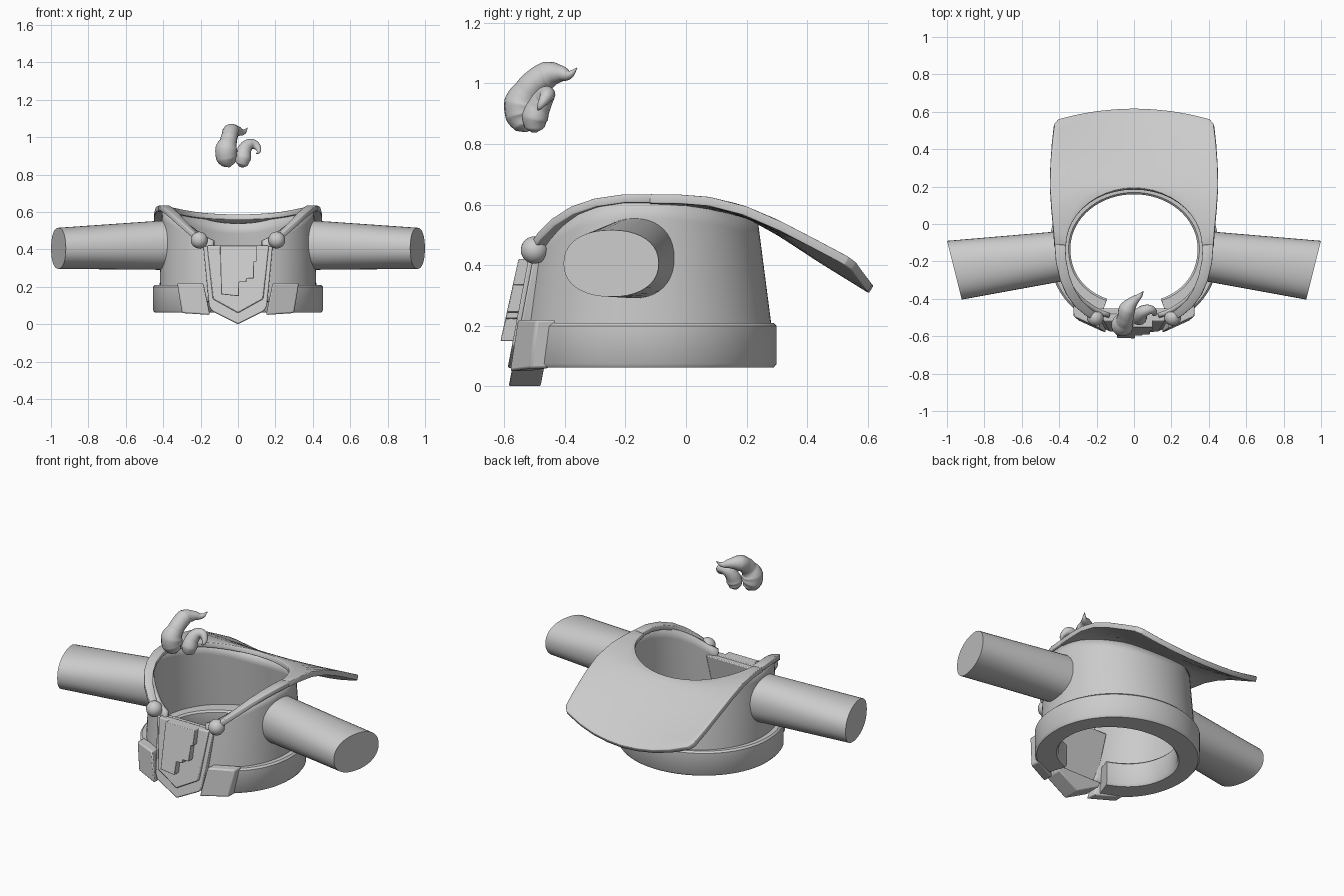
import bpy, bmesh
from math import sin, cos, pi, sqrt

if "Cube" in bpy.data.objects:
    bpy.data.objects.remove(bpy.data.objects["Cube"])


def finish(name, bm, thickness=0, bevel=0, angle=40):
    bmesh.ops.remove_doubles(bm, verts=bm.verts, dist=1e-5)
    bmesh.ops.recalc_face_normals(bm, faces=bm.faces)
    me = bpy.data.meshes.new(name)
    bm.to_mesh(me)
    bm.free()
    ob = bpy.data.objects.new(name, me)
    bpy.context.collection.objects.link(ob)
    if thickness:
        m = ob.modifiers.new("Thickness", 'SOLIDIFY')
        m.thickness, m.offset = thickness, 0
    if bevel:
        m = ob.modifiers.new("Bevel", 'BEVEL')
        m.width, m.segments, m.limit_method = bevel, 2, 'ANGLE'
    smooth(ob, angle)
    return ob


def smooth(ob, angle=40):
    bpy.ops.object.select_all(action='DESELECT')
    ob.select_set(True)
    bpy.context.view_layer.objects.active = ob
    bpy.ops.object.shade_smooth_by_angle(angle=angle * pi / 180)


def grid(name, rows, closed=False, cap_first=False, cap_last=False, **kw):
    bm = bmesh.new()
    vs = [[bm.verts.new(p) for p in r] for r in rows]
    n = len(rows[0])
    for a, b in zip(vs, vs[1:]):
        for i in range(n if closed else n - 1):
            j = (i + 1) % n
            bm.faces.new((a[i], a[j], b[j], b[i]))
    if cap_first:
        bm.faces.new(vs[0])
    if cap_last:
        bm.faces.new(vs[-1])
    return finish(name, bm, **kw)


def prism(name, pts, front, depth, bevel=0.006):
    # outline in x/z, front face placed by front(x, z), extruded backwards
    bm = bmesh.new()
    a = [bm.verts.new((x, front(x, z), z)) for x, z in pts]
    b = [bm.verts.new((x, front(x, z) + depth, z)) for x, z in pts]
    bm.faces.new(a)
    bm.faces.new(b)
    n = len(pts)
    for i in range(n):
        j = (i + 1) % n
        bm.faces.new((a[i], a[j], b[j], b[i]))
    return finish(name, bm, bevel=bevel, angle=30)


def interp(table, t):
    if t <= table[0][0]:
        return table[0][1]
    for (a, va), (b, vb) in zip(table, table[1:]):
        if t <= b:
            return va + (vb - va) * (t - a) / (b - a)
    return table[-1][1]


def mirrored(pts):
    return pts + [(-x, z) for x, z in reversed(pts) if abs(x) > 1e-6]


def oval(a):
    # unit ring, slightly squarer towards the front
    c, s = cos(a), sin(a)
    if s >= 0:
        return c, s
    return abs(c) ** .92 * (1 if c > 0 else -1), -abs(s) ** .92


def front_gap(g, n=72):
    return [-pi / 2 + g + (2 * pi - 2 * g) * i / n for i in range(n + 1)]


# Torso shell, open behind the chest plate, with a neckline that dips at the front
RIM = [(-.54, .41), (-.5, .435), (-.43, .52), (-.38, .56), (-.32, .592), (-.2, .618),
       (-.05, .612), (.1, .59), (.18, .565), (.25, .525)]


def torso_point(a, z):
    t = (z - .1) / .5
    front, back = -.538 + .05 * t, .283 - .065 * t
    c, s = oval(a)
    return ((.41 - .015 * t) * c, (front + back) / 2 + (back - front) / 2 * s, z)


angles = front_gap(.3)
tops = []
for a in angles:
    z = .5
    for _ in range(4):
        z = interp(RIM, torso_point(a, z)[1])
    tops.append(z)
grid("torso", [[torso_point(a, .12 + (zt - .12) * k / 8) for a, zt in zip(angles, tops)]
               for k in range(9)], thickness=.024)

# Thick belt, ending under the front clasps
belt = [(.455, .43, .075), (.455, .43, .2), (.445, .42, .21), (.35, .3, .21),
        (.34, .29, .2), (.34, .29, .075), (.35, .3, .062), (.445, .42, .062)]
grid("belt", [[(rx * oval(a)[0], -.131 + ry * oval(a)[1], z) for rx, ry, z in belt]
              for a in front_gap(.4)], closed=True, cap_first=True, cap_last=True)

# Cape: surface fanned between the neck edge and the outer hem
SIDE = [(-.2, .622), (0, .618), (.1, .608), (.2, .578), (.3, .535), (.55, .405), (.62, .355)]
MID = [(0, .59), (.19, .575), (.25, .545), (.32, .505), (.45, .42), (.62, .315)]


def cape_point(x, y):
    w = min(1, (abs(x) / .43) ** 2)
    return (x, y, interp(SIDE, y) * w + interp(MID, y) * (1 - w))


hem = [(.425, -.12), (.433, -.02), (.442, .08), (.45, .2), (.447, .32), (.438, .44),
       (.427, .53), (.405, .555), (.3, .58), (.2, .597), (.1, .607), (0, .611)]
neck = [(.365 * cos(pi / 2 * i / 11), -.12 + .308 * sin(pi / 2 * i / 11)) for i in range(12)]
pairs = list(zip(neck, hem))
pairs += [((-a[0], a[1]), (-b[0], b[1])) for a, b in reversed(pairs[:-1])]
grid("cape", [[cape_point(a[0] + (b[0] - a[0]) * k / 10, a[1] + (b[1] - a[1]) * k / 10)
               for k in range(11)] for a, b in pairs], thickness=.03, bevel=.004)


# Stepped chest emblem, tapered plate and pointed backing
def slope(offset):
    return lambda x, z: -.6 + offset + .19 * z


prism("plate_backing", mirrored([(.185, .415), (.155, .1), (.14, .07), (0, 0)]), slope(.015), .055)
prism("plate_tip", mirrored([(.15, .1), (.14, .07), (0, 0)]), slope(.02), .1)
prism("chest_plate", mirrored([(.165, .42), (.135, .135), (0, .06)]), slope(0), .04)
prism("plate_block", [(-.096, .42), (.1, .42), (.1, .335), (.085, .335), (.085, .245),
                      (.045, .245), (.045, .225), (.005, .225), (.005, .15), (-.09, .16)],
      lambda x, z: -.645 + .22 * z, .045, .003)

for side, s in (("right", 1), ("left", -1)):
    # Belt clasps
    prism(side + "_clasp", [(s * x, z) for x, z in
                            [(.185, .22), (.325, .22), (.3, .06), (.15, .05)]],
          lambda x, z: -.578 + .45 * (abs(x) - .15) + .06 * (z - .13), .065, .008)

    # Cape straps over the shoulders, joined at round studs
    path = [(.2, -.5, .45, .02), (.25, -.468, .495, .022), (.3, -.423, .541, .024),
            (.34, -.363, .58, .026), (.37, -.29, .606, .027), (.39, -.2, .62, .028),
            (.396, -.11, .62, .029)]
    rows = []
    for x, y, z, w in path:
        r = sqrt(x * x + (y + .13) ** 2)
        dx, dy = w * x / r, w * (y + .13) / r
        rows.append([(s * (x + k * dx), y + k * dy, z) for k in (-1, 0, 1)])
    grid(side + "_cape_strap", rows, thickness=.028, bevel=.004)

    bm = bmesh.new()
    bmesh.ops.create_uvsphere(bm, u_segments=24, v_segments=16, radius=.045)
    bmesh.ops.translate(bm, verts=bm.verts, vec=(s * .207, -.5, .45))
    finish(side + "_stud", bm)

    # Sleeves: flattened tubes with slanted closed ends
    rows = []
    for k in range(7):
        t, ring = k / 6, []
        for i in range(40):
            a = 2 * pi * i / 40
            c, d = cos(a), sin(a)
            c = abs(c) ** .9 * (1 if c > 0 else -1)
            d = abs(d) ** .9 * (1 if d > 0 else -1)
            y0, z0 = -.17 + .132 * c, .423 + .132 * d
            y1, z1 = -.247 + .157 * c, .406 + .11 * d
            x0 = .398 * sqrt(1 - ((y0 + .13) / .4) ** 2)
            x1 = .96 + .25 * (y1 + .247)
            ring.append((s * (x0 + (x1 - x0) * t), y0 + (y1 - y0) * t, z0 + (z1 - z0) * t))
        rows.append(ring)
    grid(side + "_sleeve", rows, closed=True, cap_last=True)


# Hair tuft: two tapered curls floating above
def curl(name, pts):
    cu = bpy.data.curves.new(name, 'CURVE')
    cu.dimensions, cu.bevel_depth, cu.bevel_resolution = '3D', 1, 5
    cu.resolution_u, cu.use_fill_caps = 8, True
    sp = cu.splines.new('BEZIER')
    sp.bezier_points.add(len(pts) - 1)
    for p, (x, y, z, r) in zip(sp.bezier_points, pts):
        p.co, p.radius = (x, y, z), r
        p.handle_left_type = p.handle_right_type = 'AUTO'
    ob = bpy.data.objects.new(name, cu)
    bpy.context.collection.objects.link(ob)
    bpy.ops.object.select_all(action='DESELECT')
    ob.select_set(True)
    bpy.context.view_layer.objects.active = ob
    bpy.ops.object.convert(target='MESH')
    smooth(bpy.context.object, 60)


curl("hair_curl_large", [(-.045, -.525, .842, .008), (-.05, -.53, .858, .038),
                         (-.06, -.538, .89, .057), (-.062, -.54, .935, .06),
                         (-.052, -.522, .975, .046), (-.045, -.495, 1.005, .044),
                         (-.036, -.455, 1.028, .045), (-.005, -.415, 1.032, .028),
                         (.03, -.385, 1.028, .014), (.05, -.36, 1.05, .002)])
curl("hair_curl_small", [(.015, -.5, .84, .01), (.02, -.5, .856, .034), (.026, -.498, .888, .044),
                         (.034, -.482, .93, .038), (.055, -.465, .958, .032), (.083, -.458, .962, .026),
                         (.105, -.468, .945, .018), (.11, -.483, .922, .01), (.098, -.488, .912, .002)])
